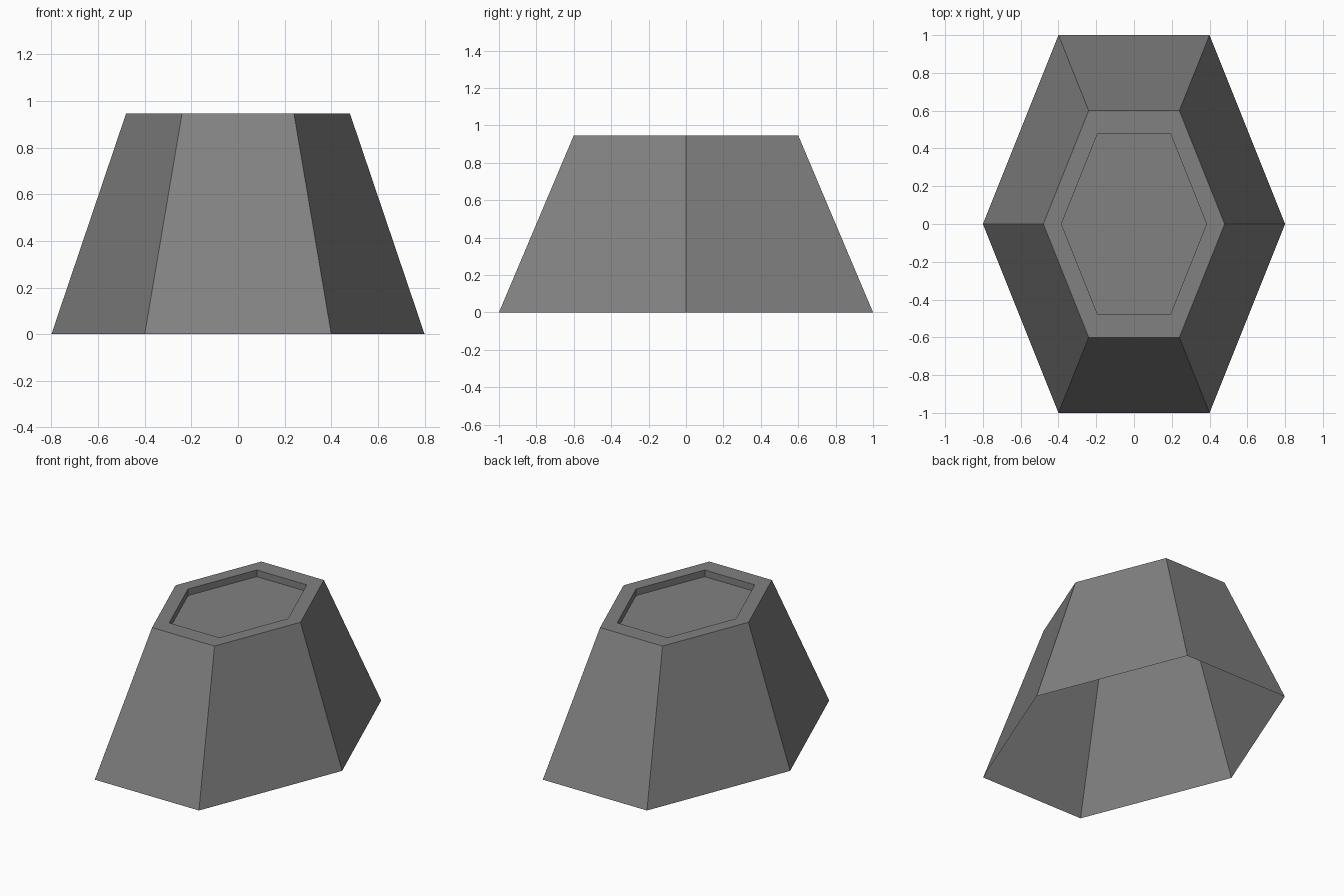
import bpy
import bmesh

cube = bpy.data.objects.get("Cube")
if cube:
    bpy.data.objects.remove(cube, do_unlink=True)

HEIGHT = 0.946
RECESS = 0.046

# Single grey material
grey = bpy.data.materials.new("stone_grey")
grey.use_nodes = True
colour = (0.22, 0.22, 0.22, 1.0)
grey.diffuse_color = colour
grey.node_tree.nodes["Principled BSDF"].inputs["Base Color"].default_value = colour


def hex_ring(bm, scale, z):
    """Elongated hexagon with points on the x axis."""
    outline = [(0.8, 0), (0.4, 1), (-0.4, 1), (-0.8, 0), (-0.4, -1), (0.4, -1)]
    return [bm.verts.new((x * scale, y * scale, z)) for x, y in outline]


def bridge(bm, lower, upper):
    for i in range(len(lower)):
        j = (i + 1) % len(lower)
        bm.faces.new((lower[i], lower[j], upper[j], upper[i]))


# Tapered hollow shell, open underneath, with a rim and sunken top panel
bm = bmesh.new()
rings = [hex_ring(bm, s, z) for s, z in (
    (1.0, 0), (0.6, HEIGHT), (0.48, HEIGHT), (0.48, HEIGHT - RECESS))]
for lower, upper in zip(rings, rings[1:]):
    bridge(bm, lower, upper)
bm.faces.new(rings[-1])

mesh = bpy.data.meshes.new("tapered_base")
bm.to_mesh(mesh)
bm.free()
mesh.materials.append(grey)
base = bpy.data.objects.new("tapered_base", mesh)
bpy.context.collection.objects.link(base)
